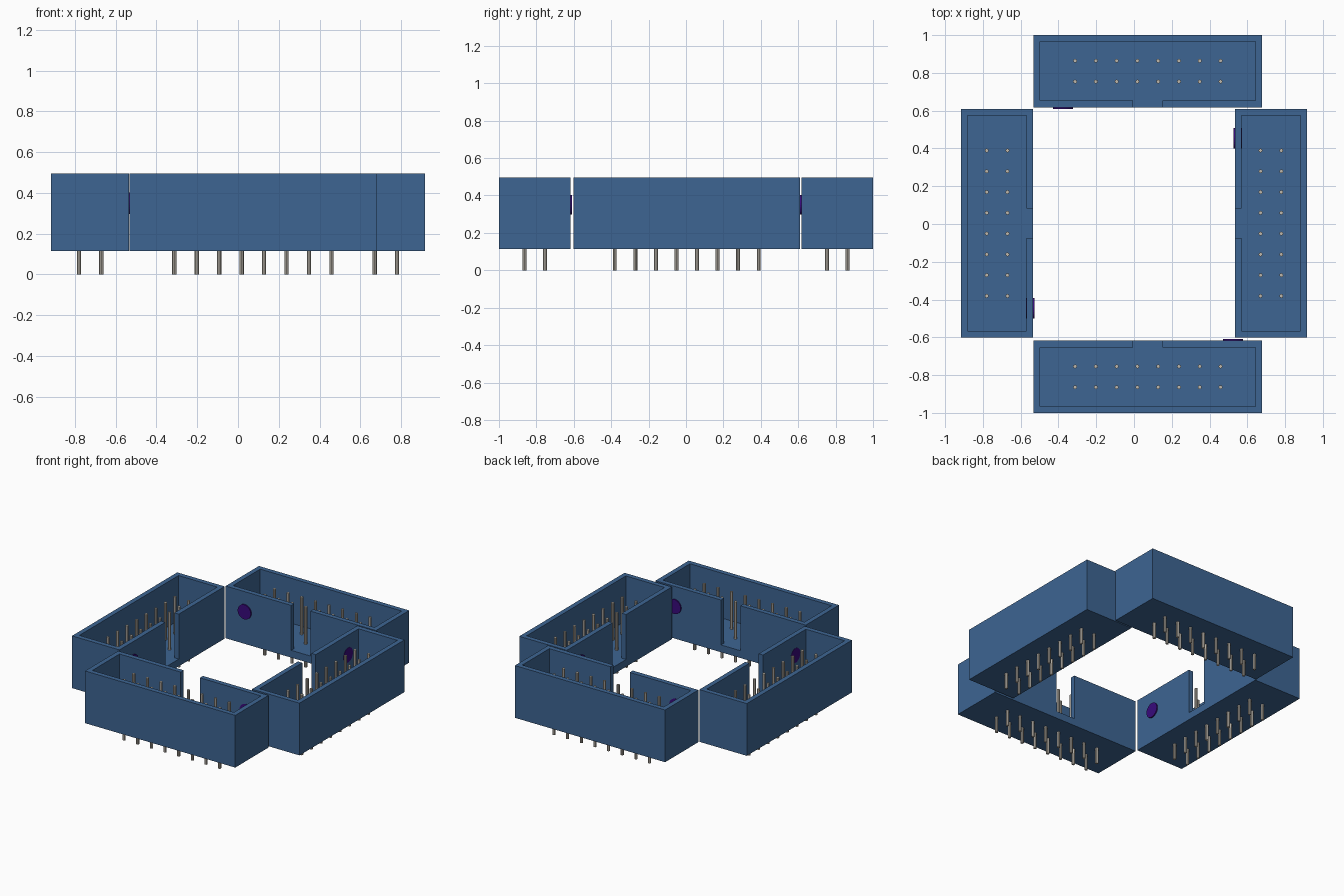
import bpy, bmesh, math
from mathutils import Matrix, Vector

cube = bpy.data.objects.get("Cube")
if cube:
    bpy.data.objects.remove(cube, do_unlink=True)


def material(name, rgb):
    mat = bpy.data.materials.new(name)
    mat.use_nodes = True
    color = (*rgb, 1)
    mat.diffuse_color = color
    mat.node_tree.nodes["Principled BSDF"].inputs["Base Color"].default_value = color
    return mat


BLUE = material("blue plastic", (0.047, 0.13, 0.29))
METAL = material("pin metal", (0.53, 0.49, 0.43))
PURPLE = material("purple marker", (0.04, 0.003, 0.2))

LENGTH, WIDTH = 1.21, 0.382
BOTTOM, FLOOR, TOP = 0.115, 0.168, 0.495
WALL, SLOT = 0.035, 0.155
PITCH, PIN_RADIUS, PIN_TOP = 0.11, 0.0105, 0.44


def make_object(name, bm, mat, place):
    bmesh.ops.recalc_face_normals(bm, faces=bm.faces)
    mesh = bpy.data.meshes.new(name)
    bm.to_mesh(mesh)
    bm.free()
    mesh.materials.append(mat)
    obj = bpy.data.objects.new(name, mesh)
    obj.matrix_world = place
    bpy.context.collection.objects.link(obj)
    return obj


def prism(outline, low, high):
    bm = bmesh.new()
    face = bm.faces.new([bm.verts.new((x, y, low)) for x, y in outline])
    ext = bmesh.ops.extrude_face_region(bm, geom=[face])
    verts = [v for v in ext["geom"] if isinstance(v, bmesh.types.BMVert)]
    bmesh.ops.translate(bm, verts=verts, vec=(0, 0, high - low))
    return bm


def shroud(name, place):
    # Open box with a keying slot through its inner long wall
    hx, hy = LENGTH / 2, WIDTH / 2
    body = make_object(name, prism([(-hx, -hy), (hx, -hy), (hx, hy), (-hx, hy)],
                                   BOTTOM, TOP), BLUE, place)
    ix, iy, s, out = hx - WALL, hy - WALL, SLOT / 2, hy + 0.1
    cavity = [(-ix, iy), (-ix, -iy), (-s, -iy), (-s, -out),
              (s, -out), (s, -iy), (ix, -iy), (ix, iy)]
    cutter = make_object("cavity_cutter", prism(cavity, FLOOR, TOP + 0.1), BLUE, place)
    cutter.hide_render = True
    bpy.context.view_layer.update()
    mod = body.modifiers.new("cavity", 'BOOLEAN')
    mod.operation = 'DIFFERENCE'
    mod.solver = 'EXACT'
    mod.object = cutter
    bpy.context.view_layer.objects.active = body
    bpy.ops.object.modifier_apply(modifier=mod.name)
    bpy.data.objects.remove(cutter, do_unlink=True)


def pins(name, place):
    # Two rows of eight round pins running through the floor
    bm = bmesh.new()
    for i in range(8):
        for side in (-1, 1):
            spot = Vector(((i - 3.5) * PITCH, side * PITCH / 2, PIN_TOP / 2))
            bmesh.ops.create_cone(bm, cap_ends=True, segments=8, radius1=PIN_RADIUS,
                                  radius2=PIN_RADIUS, depth=PIN_TOP,
                                  matrix=Matrix.Translation(spot))
    make_object(name, bm, METAL, place)


def marker(name, place):
    # Round first-pin marker set through the inner wall
    bm = bmesh.new()
    near, far = -WIDTH / 2 - 0.008, -WIDTH / 2 + WALL + 0.002
    spot = Matrix.Translation((-0.45, (near + far) / 2, 0.35))
    bmesh.ops.create_cone(bm, cap_ends=True, segments=32, radius1=0.053, radius2=0.053,
                          depth=far - near, matrix=spot @ Matrix.Rotation(math.pi / 2, 4, 'X'))
    make_object(name, bm, PURPLE, place)


# Four headers around a square, slots facing the middle
HEADERS = {
    "back": (0.073, 0.809, 0),
    "right": (-0.725, 0.004, 90),
    "front": (0.073, -0.809, 180),
    "left": (0.725, 0.004, -90),
}
for side, (x, y, turn) in HEADERS.items():
    place = Matrix.Translation((x, y, 0)) @ Matrix.Rotation(math.radians(turn), 4, 'Z')
    shroud(side + "_shroud", place)
    pins(side + "_pins", place)
    marker(side + "_marker", place)
